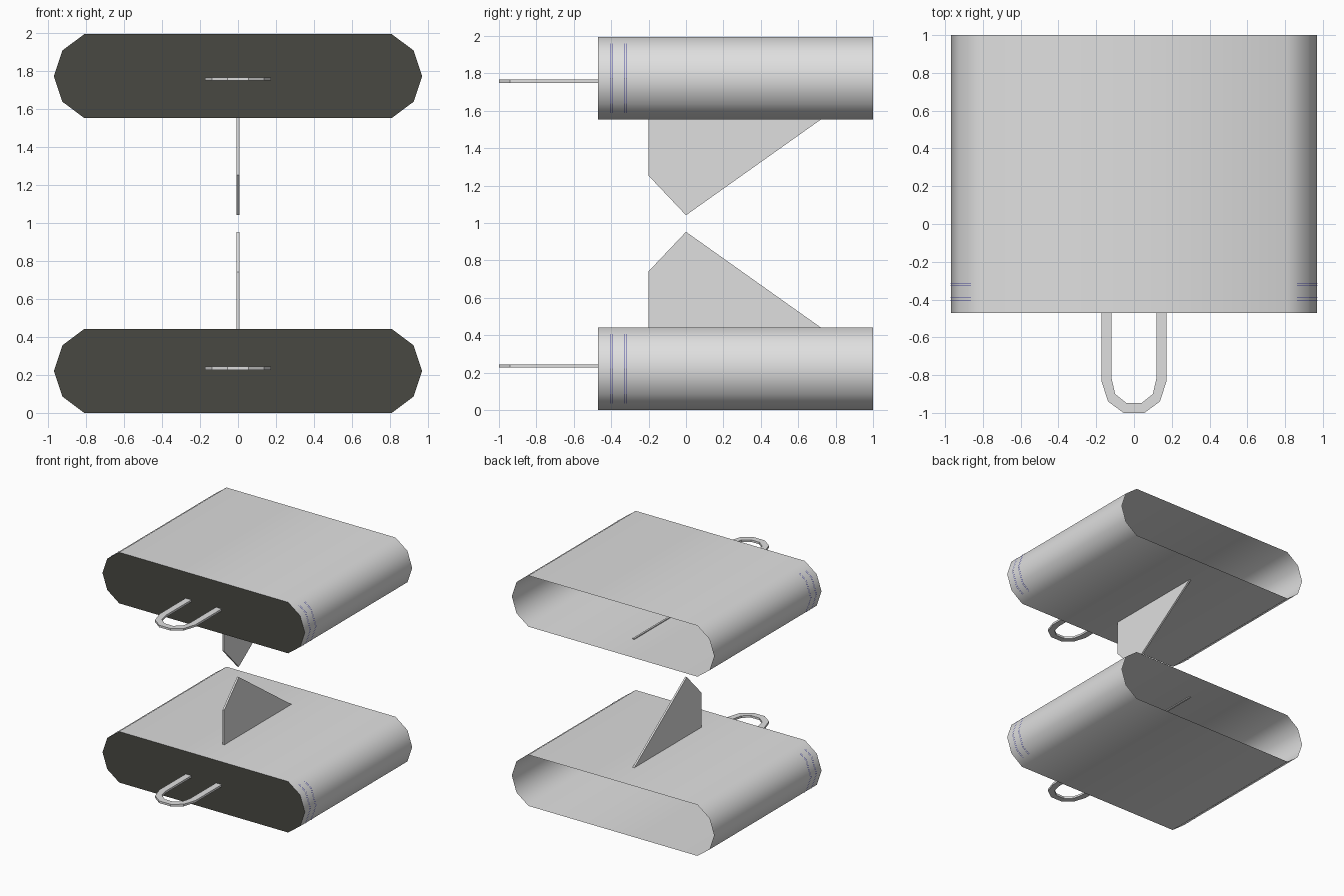
import bpy, bmesh
from mathutils import Vector

if "Cube" in bpy.data.objects:
    bpy.data.objects.remove(bpy.data.objects["Cube"])

FRONT, BACK, H, TOTAL = -0.47, 1.0, 0.442, 1.995


def material(name, rgb):
    m = bpy.data.materials.new(name)
    m.diffuse_color = (*rgb, 1)
    m.use_nodes = True
    m.node_tree.nodes["Principled BSDF"].inputs["Base Color"].default_value = m.diffuse_color
    return m


GREY = material("light_grey", (0.74, 0.74, 0.74))
DARK = material("dark_olive_grey", (0.066, 0.066, 0.054))
BLUE = material("seam_blue", (0.06, 0.06, 0.35))


def finish(name, bm, mat, smooth=False):
    bmesh.ops.recalc_face_normals(bm, faces=bm.faces)
    me = bpy.data.meshes.new(name)
    bm.to_mesh(me)
    bm.free()
    me.materials.append(mat)
    for p in me.polygons:
        p.use_smooth = smooth
    ob = bpy.data.objects.new(name, me)
    bpy.context.collection.objects.link(ob)
    return ob


def slab(name, outline, offset, mat):
    """Closed outline extruded along the offset (no extrusion if None)."""
    bm = bmesh.new()
    f = bm.faces.new([bm.verts.new(p) for p in outline])
    if offset:
        r = bmesh.ops.extrude_face_region(bm, geom=[f])
        vs = [v for v in r["geom"] if isinstance(v, bmesh.types.BMVert)]
        bmesh.ops.translate(bm, verts=vs, vec=Vector(offset))
    return finish(name, bm, mat)


def strip(name, pts, y0, y1, mat, closed=False, smooth=False):
    """Open-ended band following an x-z path between two y positions."""
    bm = bmesh.new()
    a = [bm.verts.new((x, y0, z)) for x, z in pts]
    b = [bm.verts.new((x, y1, z)) for x, z in pts]
    n = len(pts)
    for i in range(n if closed else n - 1):
        j = (i + 1) % n
        bm.faces.new((a[i], a[j], b[j], b[i]))
    return finish(name, bm, mat, smooth)


# rounded end of the flattened tube, bottom to top
end = [(0.81, 0), (0.925, 0.086), (0.97, H / 2), (0.925, H - 0.086), (0.81, H)]
profile = end + [(-x, z) for x, z in reversed(end)]
seam = [(0.862, 0.036), (0.927, 0.085), (0.972, H / 2),
        (0.927, H - 0.085), (0.862, H - 0.036)]

# U-shaped pull loop: outer and inner half outlines
outer = [(0.173, -0.45), (0.173, -0.83), (0.137, -0.94), (0.055, -1.0)]
inner = [(0.118, -0.45), (0.118, -0.82), (0.1, -0.9), (0.04, -0.948)]
loop = (outer + [(-x, y) for x, y in reversed(outer)]
        + [(-x, y) for x, y in inner] + [(x, y) for x, y in reversed(inner)])

fin = [(-0.2, H - 0.008), (-0.2, 0.742), (0, 0.953), (0.72, H), (0.72, H - 0.008)]

for level, flip in (("lower", False), ("upper", True)):
    def zf(z):
        return TOTAL - z if flip else z

    # open-backed tube and its dark front panel
    strip(level + "_tube", [(x, zf(z)) for x, z in profile],
          FRONT, BACK, GREY, closed=True, smooth=True)
    slab(level + "_front_panel", [(x, FRONT, zf(z)) for x, z in profile], None, DARK)
    # thin triangular fin facing the other tube
    slab(level + "_fin", [(-0.008, y, zf(z)) for y, z in fin], (0.016, 0, 0), GREY)
    # pull loop
    slab(level + "_loop", [(x, y, zf(0.236) - 0.009) for x, y in loop], (0, 0, 0.018), GREY)
    # fine seam lines round both sides
    for side in (-1, 1):
        for y in (-0.403, -0.391, -0.328, -0.316):
            strip(level + "_seam", [(side * x, zf(z)) for x, z in seam],
                  y - 0.0015, y + 0.0015, BLUE)
